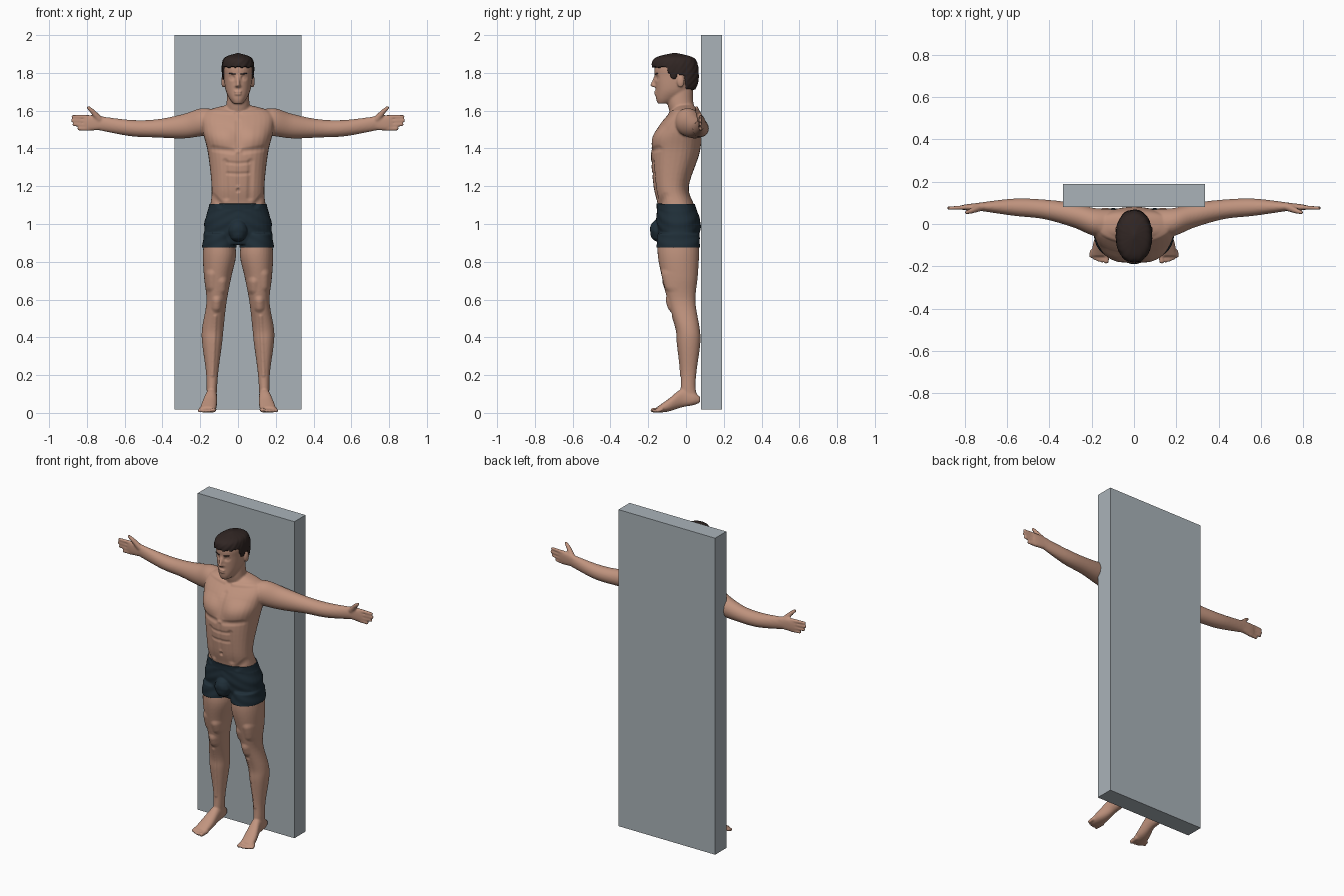
import bpy, bmesh, math
from mathutils import Vector, Matrix

if "Cube" in bpy.data.objects:
    bpy.data.objects.remove(bpy.data.objects["Cube"])


def material(name, r, g, b):
    m = bpy.data.materials.new(name)
    m.diffuse_color = (r, g, b, 1)
    m.use_nodes = True
    m.node_tree.nodes["Principled BSDF"].inputs["Base Color"].default_value = m.diffuse_color
    return m


SKIN = material("skin", .53, .295, .21)
HAIR = material("dark brown hair", .03, .019, .017)
NAVY = material("navy cloth", .014, .028, .04)
GREY = material("grey panel", .40, .45, .485)


def spline(rings, steps):
    """Catmull-Rom interpolation between rings of numbers."""
    out = []
    for i in range(len(rings) - 1):
        a, b, c, d = (rings[min(max(i + k, 0), len(rings) - 1)] for k in (-1, 0, 1, 2))
        for s in range(steps):
            t = s / steps
            out.append([.5 * (2 * q + (r - p) * t + (2 * p - 5 * q + 4 * r - w) * t * t
                              + (3 * q - p - 3 * r + w) * t ** 3)
                        for p, q, r, w in zip(a, b, c, d)])
    return out + [list(rings[-1])]


def loft(bm, axis, rings, s=1, n=2.2, seg=32, steps=6):
    """Skin rings (position, a0, a1, b0, b1) along an axis; s=-1 mirrors in x."""
    loops = []
    for t, a0, a1, b0, b1 in spline(rings, steps):
        loop = []
        for k in range(seg):
            c, w = math.cos(math.tau * k / seg), math.sin(math.tau * k / seg)
            a = (a0 + a1) / 2 + (a1 - a0) / 2 * math.copysign(abs(c) ** (2 / n), c)
            b = (b0 + b1) / 2 + (b1 - b0) / 2 * math.copysign(abs(w) ** (2 / n), w)
            x, y, z = {'X': (t, a, b), 'Y': (a, t, b), 'Z': (a, b, t)}[axis]
            loop.append(bm.verts.new((x * s, y, z)))
        loops.append(loop)
    for p, q in zip(loops, loops[1:]):
        for k in range(seg):
            j = (k + 1) % seg
            bm.faces.new((p[k], p[j], q[j], q[k]))
    bm.faces.new(loops[0][::-1])
    bm.faces.new(loops[-1])


def tower(bm, rows, **kw):
    """Symmetric vertical loft from (z, half width, front y, back y)."""
    loft(bm, 'Z', [(z, -h, h, f, b) for z, h, f, b in rows], **kw)


def blob(bm, x, y, z, rx, ry, rz):
    bmesh.ops.create_uvsphere(bm, u_segments=12, v_segments=8, radius=1,
                              matrix=Matrix.Translation((x, y, z)) @ Matrix.Diagonal((rx, ry, rz, 1)))


def chain(bm, p, r0, q, r1, s=1, n=7):
    """Tapered capsule made of overlapping balls."""
    for i in range(n):
        c, r = Vector(p).lerp(Vector(q), i / (n - 1)), r0 + (r1 - r0) * i / (n - 1)
        blob(bm, c.x * s, c.y, c.z, r, r, r)


def finish(bm, name, mat, voxel=0):
    if not voxel:
        bmesh.ops.recalc_face_normals(bm, faces=bm.faces)
    me = bpy.data.meshes.new(name)
    bm.to_mesh(me)
    bm.free()
    ob = bpy.data.objects.new(name, me)
    bpy.context.collection.objects.link(ob)
    bpy.context.view_layer.objects.active = ob
    if voxel:
        m = ob.modifiers.new("merge", 'REMESH')
        m.mode, m.voxel_size = 'VOXEL', voxel
        bpy.ops.object.modifier_apply(modifier="merge")
        m = ob.modifiers.new("soften", 'SMOOTH')
        m.factor, m.iterations = .5, 4
        bpy.ops.object.modifier_apply(modifier="soften")
    ob.data.materials.clear()
    ob.data.materials.append(mat)
    ob.data.shade_smooth()
    return ob


def sculpt(verts, r, depth, *strokes):
    """Push the front skin along mirrored strokes (x0, z0, x1, z1) of radius r."""
    for x0, z0, x1, z1 in strokes:
        p, d = Vector((x0, z0)), Vector((x1 - x0, z1 - z0))
        low, high, wide = min(z0, z1) - r, max(z0, z1) + r, max(x0, x1) + r
        for v in verts:
            x, y, z = v.co
            if low < z < high and abs(x) < wide:
                q = Vector((abs(x), z)) - p
                t = min(max(q.dot(d) / max(d.length_squared, 1e-9), 0), 1)
                e = (q - d * t).length / r
                if e < 1:
                    v.co -= v.normal * (depth * (1 - e * e) ** 2 * v.normal.y)


# Torso and neck
bm = bmesh.new()
tower(bm, [(.89, .165, -.13, .055), (1, .173, -.15, .072), (1.1, .147, -.15, .043),
           (1.2, .14, -.172, .015), (1.38, .16, -.185, .073), (1.5, .188, -.155, .08),
           (1.59, .18, -.085, .065), (1.63, .06, -.045, .04)], n=2.3)
tower(bm, [(1.56, .07, -.075, .06), (1.65, .06, -.1, .038), (1.75, .056, -.09, .04)], n=2)
blob(bm, 0, -.146, .965, .045, .04, .06)
# Head, nose, lips
tower(bm, [(1.638, .026, -.15, -.09), (1.665, .046, -.159, -.03), (1.71, .066, -.16, .025),
           (1.78, .075, -.165, .058), (1.84, .076, -.162, .058), (1.89, .035, -.1, 0)])
chain(bm, (0, -.16, 1.782), .008, (0, -.179, 1.736), .01)
blob(bm, 0, -.168, 1.731, .019, .01, .007)
for z in (1.699, 1.688):
    blob(bm, 0, -.16, z, .02, .01, .0055)
for s in (1, -1):
    blob(bm, s * .079, -.028, 1.755, .01, .02, .034)  # ear
    # Arm
    loft(bm, 'X', [(.1, -.06, .07, 1.47, 1.6), (.19, -.056, .076, 1.465, 1.613),
                   (.29, -.015, .1, 1.453, 1.582), (.43, .024, .116, 1.458, 1.554),
                   (.57, .039, .12, 1.465, 1.551), (.74, .064, .1, 1.497, 1.572)], s, n=2)
    # Hand: palm, fingers, thumb
    loft(bm, 'X', [(.715, .063, .102, 1.499, 1.569), (.78, .064, .095, 1.495, 1.576),
                   (.812, .067, .09, 1.5, 1.572)], s, n=2.5)
    for i, tip in enumerate((.873, .877, .869, .843)):
        z = 1.566 - i * .0205
        chain(bm, (.79, .079, z), .0118, (tip, .075, z + .004 - i * .0015), .009, s, 9)
    chain(bm, (.735, .077, 1.555), .019, (.768, .062, 1.594), .0135, s)
    chain(bm, (.768, .062, 1.594), .0135, (.792, .055, 1.616), .0095, s)
    # Leg
    loft(bm, 'Z', [(.95, .03, .175, -.145, .065), (.84, .01, .186, -.15, .069),
                   (.72, .035, .18, -.128, .062), (.59, .06, .167, -.096, .05),
                   (.45, .076, .19, -.053, .072), (.37, .084, .19, -.045, .076),
                   (.22, .104, .17, -.028, .056), (.13, .111, .166, -.028, .051),
                   (.06, .114, .165, -.03, .068)], s, n=2.1)
    # Foot and toes
    loft(bm, 'Y', [(.075, .125, .155, .055, .085), (.04, .112, .167, .041, .11),
                   (-.02, .111, .171, .03, .128), (-.09, .112, .193, .008, .076),
                   (-.152, .12, .203, 0, .032)], s, n=2.3)
    for i in range(5):
        r, x = (.0105, .131 + i * .0172) if i else (.014, .127)
        chain(bm, (x, -.13, .018), r, (x + .004, -.175 + .0015 * i * i, r), r * .92, s, 5)
body = finish(bm, "body", SKIN, .0055)

bm = bmesh.new()
bm.from_mesh(body.data)
bm.normal_update()
front = [v for v in bm.verts if v.normal.y < -.05 and abs(v.co.x) < .2]
# Chest, knees, shins and thighs swell
sculpt(front, .075, .013, (.08, 1.455, .115, 1.455))
sculpt(front, .034, .011, (.112, .59, .112, .56), (.075, .69, .07, .655), (.15, .73, .155, .67))
sculpt(front, .014, .005, (.025, 1.588, .16, 1.602), (.12, .51, .135, .2))
# Grooves between the muscles, navel
sculpt(front, .022, -.006, (0, 1.54, 0, 1.4), (.03, 1.385, .13, 1.4), (.068, 1.33, .062, 1.14),
       (.135, 1.15, .09, 1.1))
sculpt(front, .014, -.004, (0, 1.37, 0, 1.21), (0, 1.32, .055, 1.325), (0, 1.265, .055, 1.268))
sculpt(front, .013, -.009, (0, 1.18, 0, 1.175))
# Eye sockets, eyes, mouth line
sculpt(front, .019, -.01, (.03, 1.774, .034, 1.774))
sculpt(front, .012, .005, (.031, 1.774, .033, 1.774))
sculpt(front, .006, -.003, (0, 1.6935, .02, 1.6935))
bm.to_mesh(body.data)
body.data.shade_smooth()

# Shorts: a slice of the body, pushed outwards and thickened
for z, up in ((.876, -1), (1.107, 1)):
    bmesh.ops.bisect_plane(bm, geom=bm.verts[:] + bm.edges[:] + bm.faces[:],
                           plane_co=(0, 0, z), plane_no=(0, 0, up), clear_outer=True)
bm.normal_update()
for v in bm.verts:
    x, y, z = v.co
    fold = .0012 * math.sin(z * 110 + abs(x) * 60) if z < 1.07 else 0
    v.co.x += v.normal.x * (.006 + fold)
    v.co.y += v.normal.y * (.006 + fold)
shorts = finish(bm, "shorts", NAVY)
thick = shorts.modifiers.new("cloth", 'SOLIDIFY')
thick.thickness = .008

# Hair: a cap whose surface sinks into the head below the hairline
bm = bmesh.new()
tower(bm, [(1.68, .05, -.1, .03), (1.74, .074, -.14, .062), (1.8, .085, -.173, .067),
           (1.855, .083, -.18, .058), (1.885, .064, -.152, .03), (1.905, .004, -.07, -.05)],
      seg=100, steps=12)
HAIRLINE = [(-.2, 1.83), (-.11, 1.83), (-.08, 1.768), (-.05, 1.765), (-.043, 1.79),
            (-.01, 1.785), (.005, 1.72), (.1, 1.695)]
for v in bm.verts:
    x, y, z = v.co
    for (ya, za), (yb, zb) in zip(HAIRLINE, HAIRLINE[1:]):
        if ya <= y < yb:
            limit = za + (zb - za) * (y - ya) / (yb - ya)
    limit += .003 * math.sin(x * 170 + 1)
    ang = math.atan2(x, y + .055)
    k = .78 if z < limit else 1 + .016 * math.sin(ang * 15 + z * 90) * math.sin(z * 70 + ang * 4)
    v.co.x, v.co.y = x * k, -.055 + (y + .055) * k
finish(bm, "hair", HAIR)

# Eyebrows
bm = bmesh.new()
for s in (1, -1):
    chain(bm, (.017, -.1635, 1.794), .0035, (.046, -.152, 1.797), .003, s)
finish(bm, "eyebrows", HAIR)

# Back panel
bm = bmesh.new()
bmesh.ops.create_cube(bm, size=1, matrix=Matrix.Translation((0, .135, 1.009))
                      @ Matrix.Diagonal((.67, .11, 1.982, 1)))
panel = finish(bm, "back_panel", GREY)
panel.data.shade_flat()
